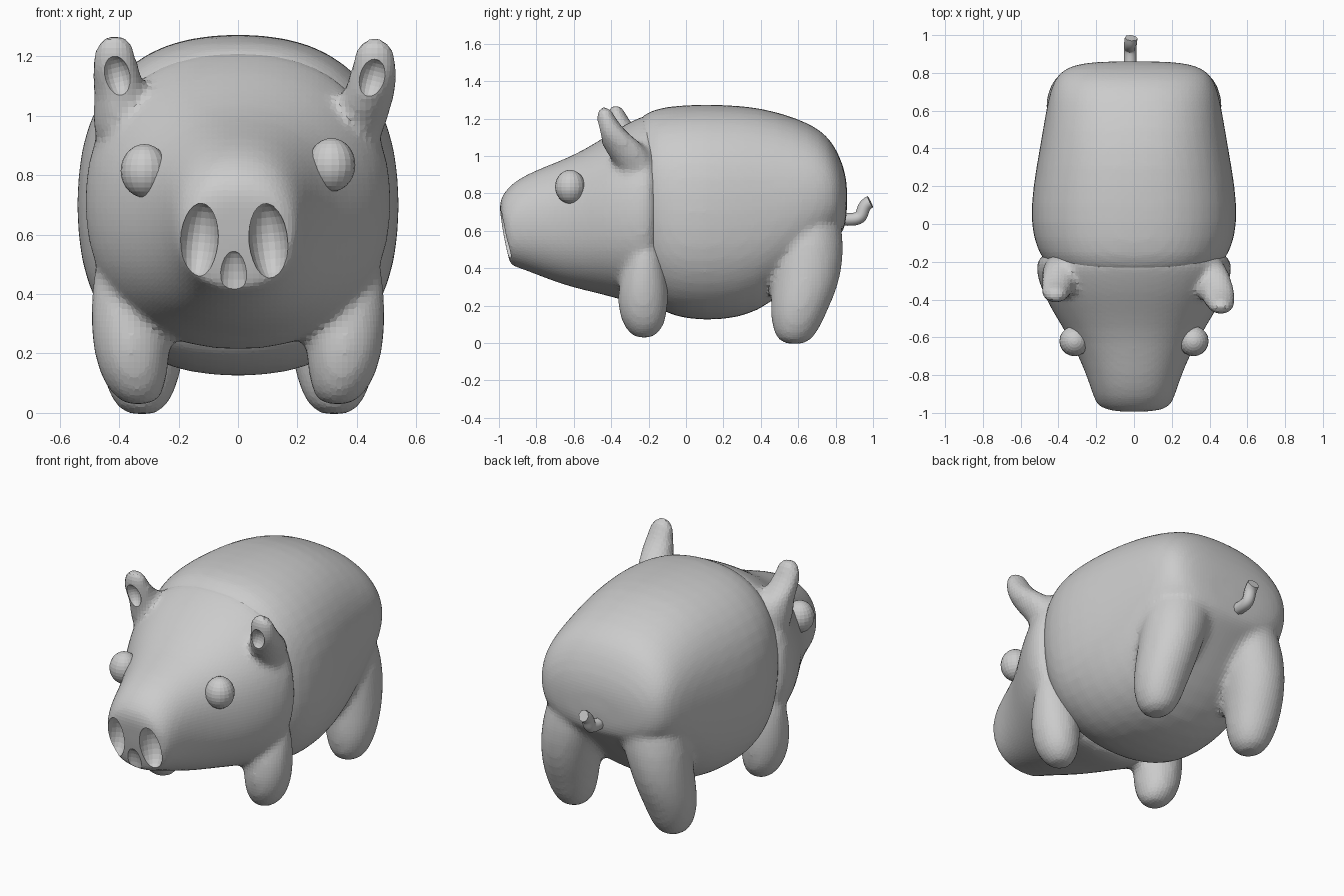
import bpy, bmesh
from math import cos, sin, pi, copysign
from mathutils import Vector

cube = bpy.data.objects.get("Cube")
if cube:
    bpy.data.objects.remove(cube)

grey = bpy.data.materials.new("plain grey")
grey.use_nodes = True
COLOUR = (0.6, 0.6, 0.6, 1)
grey.diffuse_color = COLOUR
grey.node_tree.nodes["Principled BSDF"].inputs["Base Color"].default_value = COLOUR


def finish(name, bm):
    bmesh.ops.recalc_face_normals(bm, faces=bm.faces)
    mesh = bpy.data.meshes.new(name)
    bm.to_mesh(mesh)
    bm.free()
    mesh.materials.append(grey)
    obj = bpy.data.objects.new(name, mesh)
    bpy.context.collection.objects.link(obj)
    return obj


def apply_modifiers(obj):
    bpy.context.view_layer.objects.active = obj
    for m in list(obj.modifiers):
        bpy.ops.object.modifier_apply(modifier=m.name)


def loft(name, rings, sides=24, power=2.0):
    """Skin rings of (centre, u axis, v axis) and round them off."""
    bm = bmesh.new()
    loops = []
    for c, u, v in rings:
        loop = []
        for i in range(sides):
            a = 2 * pi * i / sides
            cu = copysign(abs(cos(a)) ** (2 / power), cos(a))
            sv = copysign(abs(sin(a)) ** (2 / power), sin(a))
            loop.append(bm.verts.new(Vector(c) + Vector(u) * cu + Vector(v) * sv))
        loops.append(loop)
    for a, b in zip(loops, loops[1:]):
        for i in range(sides):
            j = (i + 1) % sides
            bm.faces.new((a[i], a[j], b[j], b[i]))
    bm.faces.new(loops[0])
    bm.faces.new(loops[-1])
    obj = finish(name, bm)
    obj.modifiers.new("round", "SUBSURF").levels = 1
    apply_modifiers(obj)
    return obj


def trunk(name, stations, power):
    """Stations run front to back: top y, top z, bottom y, bottom z, half width."""
    rings = []
    for yt, zt, yb, zb, w in stations:
        rings.append(((0, (yt + yb) / 2, (zt + zb) / 2), (w, 0, 0),
                      (0, (yt - yb) / 2, (zt - zb) / 2)))
    return loft(name, rings, power=power)


def limb(name, side, stations, sides=14):
    """Stations run downward: x, y, z, x radius, y radius."""
    return loft(name, [((side * x, y, z), (rx, 0, 0), (0, ry, 0))
                       for x, y, z, rx, ry in stations], sides)


def ellipsoid(name, centre, radii, tilt=0.0):
    bm = bmesh.new()
    bmesh.ops.create_uvsphere(bm, u_segments=20, v_segments=14, radius=1)
    bmesh.ops.scale(bm, vec=radii, verts=bm.verts)
    obj = finish(name, bm)
    obj.location = centre
    obj.rotation_euler.y = tilt
    return obj


def blend(base, parts):
    """Fuse the parts into the base as one softly blended skin."""
    bpy.ops.object.select_all(action="DESELECT")
    for obj in [base] + parts:
        obj.select_set(True)
    bpy.context.view_layer.objects.active = base
    bpy.ops.object.join()
    skin = base.modifiers.new("skin", "REMESH")
    skin.mode = "VOXEL"
    skin.voxel_size = 0.02
    soften = base.modifiers.new("soften", "SMOOTH")
    soften.factor = 0.5
    soften.iterations = 8
    apply_modifiers(base)


def carve(obj, cutter):
    mod = obj.modifiers.new("hollow", "BOOLEAN")
    mod.operation = "DIFFERENCE"
    mod.object = cutter
    cutter.hide_render = True
    apply_modifiers(obj)
    bpy.data.objects.remove(cutter)


# Barrel body with a square rump that tucks up under the tail
body = trunk("body", [
    (-.30, 1.10, -.24, .32, .37), (-.26, 1.20, -.20, .22, .45),
    (-.18, 1.26, -.12, .16, .515), (0, 1.28, 0, .12, .555),
    (.20, 1.28, .20, .115, .54), (.40, 1.265, .38, .155, .505),
    (.60, 1.205, .54, .28, .475), (.73, 1.14, .67, .42, .45),
    (.80, 1.05, .77, .52, .415), (.845, .94, .83, .58, .35),
    (.865, .84, .86, .63, .20)], 2.4)

# Head tapering to a slanted snout
head = trunk("head", [
    (-1.005, .73, -.945, .41, .17), (-.99, .78, -.925, .41, .195),
    (-.935, .86, -.88, .395, .22), (-.80, .93, -.78, .355, .255),
    (-.62, .995, -.62, .295, .335), (-.48, 1.075, -.48, .265, .425),
    (-.36, 1.155, -.36, .23, .49), (-.26, 1.205, -.25, .205, .525),
    (-.19, 1.235, -.19, .21, .52), (-.13, 1.20, -.13, .25, .47)], 2.25)

# Paired parts, with small differences between the two sides
front_parts, hind_legs, ear_hollows = [], [], []
for s, side in ((1, "left"), (-1, "right")):
    front_parts.append(limb(side + "_front_leg", s, [
        (.34, -.21, .62, .09, .06), (.365, -.215, .50, .125, .085),
        (.36, -.225, .38, .14, .125), (.36, -.23, .26, .14, .14),
        (.355, -.23, .16, .125, .135), (.345, -.225, .09, .105, .11),
        (.335, -.225, .045, .075, .075), (.335, -.225, .025, .035, .035)]))
    hind_legs.append(limb(side + "_hind_leg", s, [
        (.20, .64, .76, .18, .17), (.245, .655, .60, .195, .19),
        (.285, .655, .45, .175, .195), (.31, .635, .30, .16, .185),
        (.325, .605, .18, .145, .16), (.325, .59, .09, .125, .135),
        (.325, .58, .02, .09, .10), (.325, .58, -.008, .045, .05)]))

    # Ear: a cupped lobe rising from a flared root
    ex, ey, ez = (.455, -.42, 1.12) if s > 0 else (.41, -.36, 1.13)
    front_parts.append(limb(side + "_ear", s, [
        (.39, -.24, .86, .07, .08), (.40, -.27, .96, .10, .12),
        (ex - .02, ey + .08, ez - .06, .095, .12),
        (ex, ey + .03, ez, .088, .085),
        (ex + .005, ey, ez + .06, .08, .06),
        (ex + .005, ey - .015, ez + .11, .065, .048),
        (ex + .005, ey - .015, ez + .145, .04, .03)], 12))
    ear_hollows.append(((s * (ex - .005), ey - .07, ez), s * .25))

    ellipsoid(side + "_eye", (s * .315, -.62, .825 + s * .01), (.08, .08, .09))

blend(body, hind_legs)
blend(head, front_parts)

# Hollows of the ears, nostrils and the cleft between the nostrils
for centre, tilt in ear_hollows:
    carve(head, ellipsoid("ear_cutter", centre, (.05, .065, .075), tilt))
for s in (-1, 1):
    carve(head, ellipsoid("nostril_cutter", (s * .118 - .015, -.975, .575),
                          (.066, .09, .132), s * -.1))
carve(head, ellipsoid("cleft_cutter", (-.015, -.985, .42), (.06, .06, .13)))

# Curled stub tail
curve = bpy.data.curves.new("tail", "CURVE")
curve.dimensions = "3D"
curve.bevel_depth = .034
curve.bevel_resolution = 2
curve.use_fill_caps = True
path = curve.splines.new("NURBS")
points = [(-.02, .80, .665), (-.02, .90, .655), (-.02, .95, .67),
          (-.02, .945, .735), (-.015, .985, .755)]
path.points.add(len(points) - 1)
for p, co in zip(path.points, points):
    p.co = (*co, 1)
path.use_endpoint_u = True
path.resolution_u = 4
curve.materials.append(grey)
bpy.context.collection.objects.link(bpy.data.objects.new("tail", curve))
